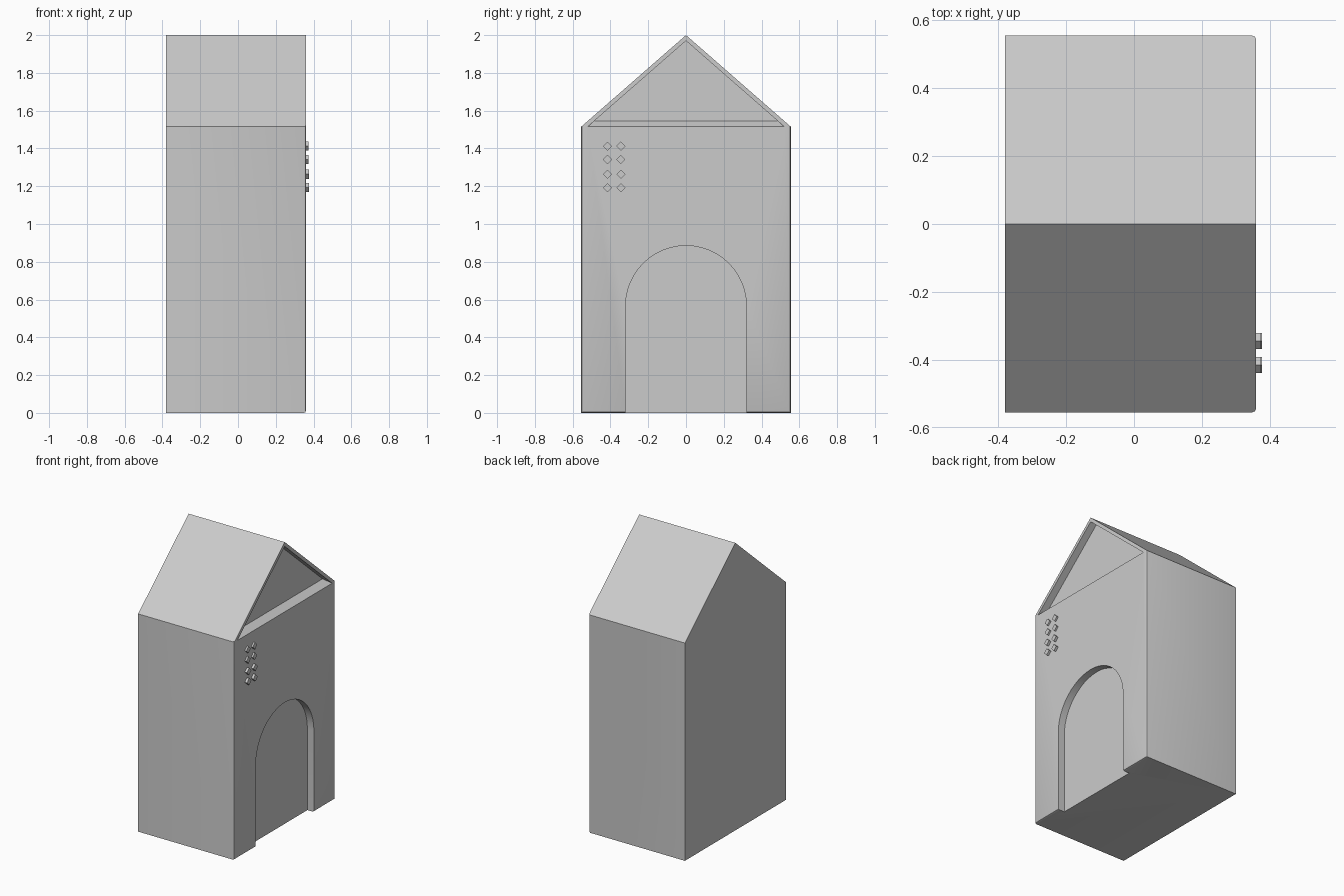
import bpy, bmesh, math
from mathutils import Matrix

if "Cube" in bpy.data.objects:
    bpy.data.objects.remove(bpy.data.objects["Cube"])

BACK, PANEL, FACE = -0.38, 0.31, 0.36   # x of back wall, recessed panels, front wall
HALF, EAVE, RIDGE = 0.555, 1.515, 2.0


def to_object(name, bm):
    bmesh.ops.recalc_face_normals(bm, faces=bm.faces)
    mesh = bpy.data.meshes.new(name)
    bm.to_mesh(mesh)
    bm.free()
    obj = bpy.data.objects.new(name, mesh)
    bpy.context.collection.objects.link(obj)
    return obj


def loft(x0, prof0, x1, prof1):
    """Solid between two (y, z) profiles standing at x0 and x1."""
    bm = bmesh.new()
    a = [bm.verts.new((x0, y, z)) for y, z in prof0]
    b = [bm.verts.new((x1, y, z)) for y, z in prof1]
    bm.faces.new(a)
    bm.faces.new(b)
    n = len(a)
    for i in range(n):
        j = (i + 1) % n
        bm.faces.new((a[i], a[j], b[j], b[i]))
    return bm


def cut(target, cutter):
    cutter.hide_render = True
    mod = target.modifiers.new("cut", 'BOOLEAN')
    mod.operation, mod.solver, mod.object = 'DIFFERENCE', 'EXACT', cutter
    bpy.context.view_layer.objects.active = target
    bpy.ops.object.modifier_apply(modifier=mod.name)
    bpy.data.objects.remove(cutter)


# House body: gabled prism with softened vertical front corners
house = [(-HALF, 0), (HALF, 0), (HALF, EAVE), (0, RIDGE), (-HALF, EAVE)]
bm = loft(BACK, house, FACE, house)
bmesh.ops.recalc_face_normals(bm, faces=bm.faces)
corners = [e for e in bm.edges
           if all(abs(v.co.x - FACE) < 1e-4 and abs(abs(v.co.y) - HALF) < 1e-4 for v in e.verts)]
bmesh.ops.bevel(bm, geom=corners, offset=0.012, segments=2, profile=0.5, affect='EDGES')
body = to_object("house_body", bm)

# Arched doorway recess
R, SPRING, N = 0.32, 0.565, 24
arch = [(-R, -0.1), (R, -0.1)]
arch += [(R * math.cos(math.pi * i / N), SPRING + R * math.sin(math.pi * i / N)) for i in range(N + 1)]
cut(body, to_object("door_cutter", loft(PANEL, arch, 0.45, arch)))

# Recessed gable panel with a sloping sill and thin roof rim
SLOPE, INNER = (RIDGE - EAVE) / HALF, RIDGE - 0.03


def gable(base):
    w = (INNER - base) / SLOPE
    return [(-w, base), (w, base), (0, INNER)]


cut(body, to_object("gable_cutter", loft(PANEL, gable(1.545), 0.41, gable(1.485))))

# Small diamond studs in two groups of four
for g, (zc, top) in enumerate([(1.377, 0.372), (1.228, 0.377)]):
    bm = bmesh.new()
    for sy in (-1, 1):
        for sz in (-1, 1):
            m = (Matrix.Translation(((0.35 + top) / 2, -0.38 + sy * 0.0355, zc + sz * 0.0355))
                 @ Matrix.Rotation(math.pi / 4, 4, 'X')
                 @ Matrix.Diagonal((top - 0.35, 0.034, 0.034, 1)))
            bmesh.ops.create_cube(bm, size=1, matrix=m)
    to_object(f"stud_group_{g + 1}", bm)

# Smooth the arch and corners, keep the other edges sharp
bpy.ops.object.select_all(action='DESELECT')
body.select_set(True)
bpy.context.view_layer.objects.active = body
bpy.ops.object.shade_smooth_by_angle(angle=math.radians(30))
